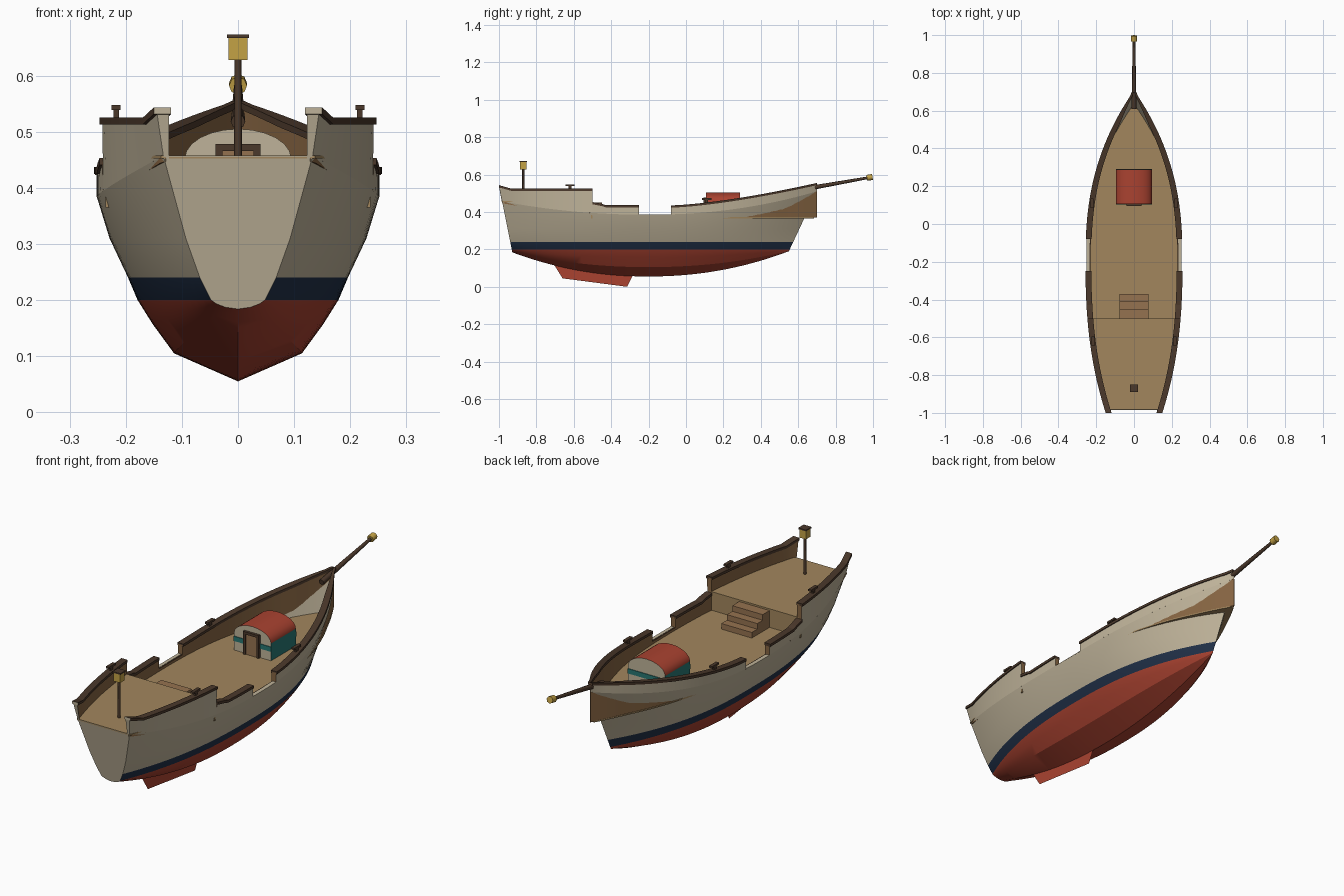
import bpy, bmesh, math
from mathutils import Vector

if "Cube" in bpy.data.objects:
    bpy.data.objects.remove(bpy.data.objects["Cube"])

def mat(name, r, g, b):
    m = bpy.data.materials.new(name)
    m.diffuse_color = (r, g, b, 1)
    m.use_nodes = True
    m.node_tree.nodes["Principled BSDF"].inputs["Base Color"].default_value = m.diffuse_color
    return m

CREAM = mat("cream", .52, .45, .32)
RED = mat("red", .40, .055, .03)
NAVY = mat("navy", .015, .03, .065)
DARK = mat("dark_wood", .07, .04, .024)
LINING = mat("lining_wood", .24, .13, .055)
DECK = mat("deck_wood", .36, .24, .11)
STEP = mat("step_wood", .30, .17, .08)
GOLD = mat("gold", .55, .36, .06)
TEAL = mat("teal", .02, .18, .165)

def finish(name, bm, mats, smooth=None, mirror=False):
    bmesh.ops.remove_doubles(bm, verts=bm.verts, dist=1e-4)
    bmesh.ops.recalc_face_normals(bm, faces=bm.faces)
    me = bpy.data.meshes.new(name)
    bm.to_mesh(me)
    bm.free()
    ob = bpy.data.objects.new(name, me)
    bpy.context.collection.objects.link(ob)
    for m in mats:
        me.materials.append(m)
    if smooth:
        bpy.ops.object.select_all(action='DESELECT')
        ob.select_set(True)
        bpy.context.view_layer.objects.active = ob
        bpy.ops.object.shade_smooth_by_angle(angle=math.radians(smooth))
    if mirror:
        ob.modifiers.new("mirror", 'MIRROR')
    return ob

def loft(name, sections, mats, strips, closed=True, caps=(0, 0), smooth=None, mirror=False):
    """Skin a row of cross-sections; strips = material index per edge, caps = end materials."""
    bm = bmesh.new()
    rows = [[bm.verts.new(p) for p in s] for s in sections]
    n = len(rows[0])
    for a, b in zip(rows, rows[1:]):
        for i in range(n if closed else n - 1):
            j = (i + 1) % n
            bm.faces.new((a[i], a[j], b[j], b[i])).material_index = strips[i]
    for row, c in zip((rows[0], rows[-1]), caps):
        if c is not None:
            bm.faces.new(row).material_index = c
    return finish(name, bm, mats, smooth, mirror)

def box(name, x, y, z, m, mirror=False):
    secs = [[(x[0], yy, z[0]), (x[1], yy, z[0]), (x[1], yy, z[1]), (x[0], yy, z[1])] for yy in y]
    return loft(name, secs, [m], [0] * 4, mirror=mirror)

def rod(name, a, b, r1, r2, m, seg=8):
    a, b = Vector(a), Vector(b)
    bm = bmesh.new()
    bmesh.ops.create_cone(bm, cap_ends=True, segments=seg, radius1=r1, radius2=r2, depth=(b - a).length)
    ob = finish(name, bm, [m], 50)
    ob.location = (a + b) / 2
    ob.rotation_euler = (b - a).to_track_quat('Z', 'Y').to_euler()
    return ob

def span(a, b, n):
    return [a + (b - a) * i / n for i in range(n + 1)]

# ---- hull lines: (mid z, stern z, bow z, mid half width, stern half width)
ROWS = [(.055, .184, .19, 0, 0), (.105, .187, .192, .114, .022), (.157, .193, .196, .152, .038),
        (.2, .2, .2, .179, .048), (.24, .24, .24, .196, .068), (.31, .31, .31, .229, .093),
        (.385, .457, .51, .252, .133)]
MID = -.2

def ends(row):
    return -.93 - (row[1] - .19) * .2, .55 + (row[2] - .19) * .47

def line(row, y):
    zm, zs, zb, xm, xs = row
    ys, yb = ends(row)
    y = min(max(y, ys), yb)
    if y < MID:
        u = (MID - y) / (MID - ys)
        return (xm + (xs - xm) * u ** 2.4, y, zm + (zs - zm) * u ** 2.1)
    u = (y - MID) / (yb - MID)
    return (xm * (1 - u ** 2.45), y, zm + (zb - zm) * u ** 2.1)

def plan(y):
    if y < MID:
        return .252 - .107 * ((MID - y) / .8) ** 2.4
    return max(.252 * (1 - ((y - MID) / .9) ** 2.45), .006)

def inset(y):
    return plan(y) if y > .69 else .022 * min(1, plan(y) / .1)

# Hull shell with red bottom, navy stripe, cream topsides and flat transom
secs = []
for t in span(0, 1, 44):
    half = [line(r, ends(r)[0] + (ends(r)[1] - ends(r)[0]) * t) for r in ROWS]
    secs.append([(-x, y, z) for x, y, z in half[:0:-1]] + half)
loft("hull", secs, [CREAM, RED, NAVY], [0, 0, 2, 1, 1, 1, 1, 1, 1, 2, 0, 0], False, (0, None), 28)

# Bulwarks and cap rails
def bulwark(name, ys, top, poop=False, rail=True):
    walls, caps = [], []
    for y in ys:
        k, p, o, zt = line(ROWS[-1], y), plan(y), inset(y), top(y)
        zb = k[2] - .01 if poop else .37
        yb = k[1]
        walls.append([k, (p, y, zt - .006), (p - o, y, zt - .006), (p - o, yb, zb),
                      (p - o * .75, yb, zb), (p - o * .75, yb, k[2])])
        q = max(p - o - .004, 0)
        caps.append([(p + .005, y, zt - .012), (p + .005, y, zt), (q, y, zt), (q, y, zt - .012)])
    stern = 0 if poop else 2
    loft(name, walls, [CREAM, DARK, LINING], [0, 1, 2, 2, 2, 0], caps=(stern, 2), smooth=28, mirror=True)
    if rail:
        loft(name + "_rail", caps, [CREAM, DARK], [1] * 4, caps=(0 if poop else 1, 1), mirror=True)

def bow_top(y):
    return .435 + .12 * ((max(y, -.08) + .08) / .78) ** 1.45

bulwark("stern_bulwark", [-1, -.967] + span(-.935, -.5, 10),
        lambda y: .525 + max(0, -.935 - y) * .28, True)
bulwark("waist_bulwark", [-.5, -.45] + span(-.43, -.25, 4),
        lambda y: .437 + .016 * min(1, max(0, (-.43 - y) / .05)))
bulwark("gangway_sill", span(-.25, -.08, 4), lambda y: .39, rail=False)
bulwark("bow_bulwark", span(-.08, .7, 26), bow_top)

# Decks
def deck(name, ys, z):
    s = []
    for y in ys:
        x = plan(y) - inset(y) * .6
        s.append([(-x, y, z), (x, y, z), (x, y, z - .006), (-x, y, z - .006)])
    loft(name, s, [DECK], [0] * 4)

deck("main_deck", span(-.52, .685, 30), .372)
deck("poop_deck", span(-.983, -.5, 14), .458)
box("poop_bulkhead", (-.236, .236), (-.508, -.5), (.365, .457), DECK)

# Steps up to the poop deck
for i in range(3):
    box(f"step_{i + 1}", (-.078, .078), (-.5, -.37 - .04 * i), (.372 + .026 * i, .372 + .026 * (i + 1)), STEP)

# Cabin: arched end walls, teal sides, red barrel roof
EAVE, HW = .452, .095
arch = [(HW * math.cos(a), EAVE + .053 * math.sin(a)) for a in span(0, math.pi, 12)]
prof = [(HW, .37)] + arch + [(-HW, .37)]
loft("cabin", [[(x, y, z) for x, z in prof] for y in (.106, .288)], [CREAM, RED, TEAL],
     [2] + [1] * 12 + [2, 0], smooth=28)
for nm, y in (("front", (.103, .107)), ("back", (.287, .291))):
    box(f"cabin_{nm}_band", (-HW - .001, HW + .001), y, (.415, .437), TEAL)
for s in (-1, 1):
    box("door_jamb", (s * .034 - .006, s * .034 + .006), (.094, .107), (.372, .478), DARK)
box("door_lintel", (-.028, .028), (.094, .107), (.466, .478), DARK)
box("door", (-.028, .028), (.099, .107), (.372, .466), STEP)

# Cleats on the rails
for nm, y, z in (("stern", -.62, .525), ("bow", .11, bow_top(.11))):
    x = plan(y) - .012
    box(nm + "_cleat_post", (x - .005, x + .005), (y - .008, y + .008), (z - .004, z + .016), DARK, True)
    box(nm + "_cleat_bar", (x - .008, x + .008), (y - .025, y + .025), (z + .014, z + .023), DARK, True)

# Stern lantern
rod("lantern_post", (0, -.87, .455), (0, -.87, .63), .007, .006, DARK)
box("lantern", (-.017, .017), (-.887, -.853), (.628, .667), GOLD)
box("lantern_cap", (-.02, .02), (-.89, -.85), (.667, .673), DARK)

# Bowsprit with gold tip
rod("bowsprit", (0, .61, .518), (0, .975, .583), .013, .007, DARK)
rod("bowsprit_tip", (0, .967, .582), (0, .997, .587), .016, .016, GOLD)

# Thin keel fin
bm = bmesh.new()
bm.faces.new([bm.verts.new((0, y, z)) for y, z in
              ((-.71, .125), (-.66, .045), (-.315, 0), (-.28, .07))])
finish("keel_fin", bm, [RED])
